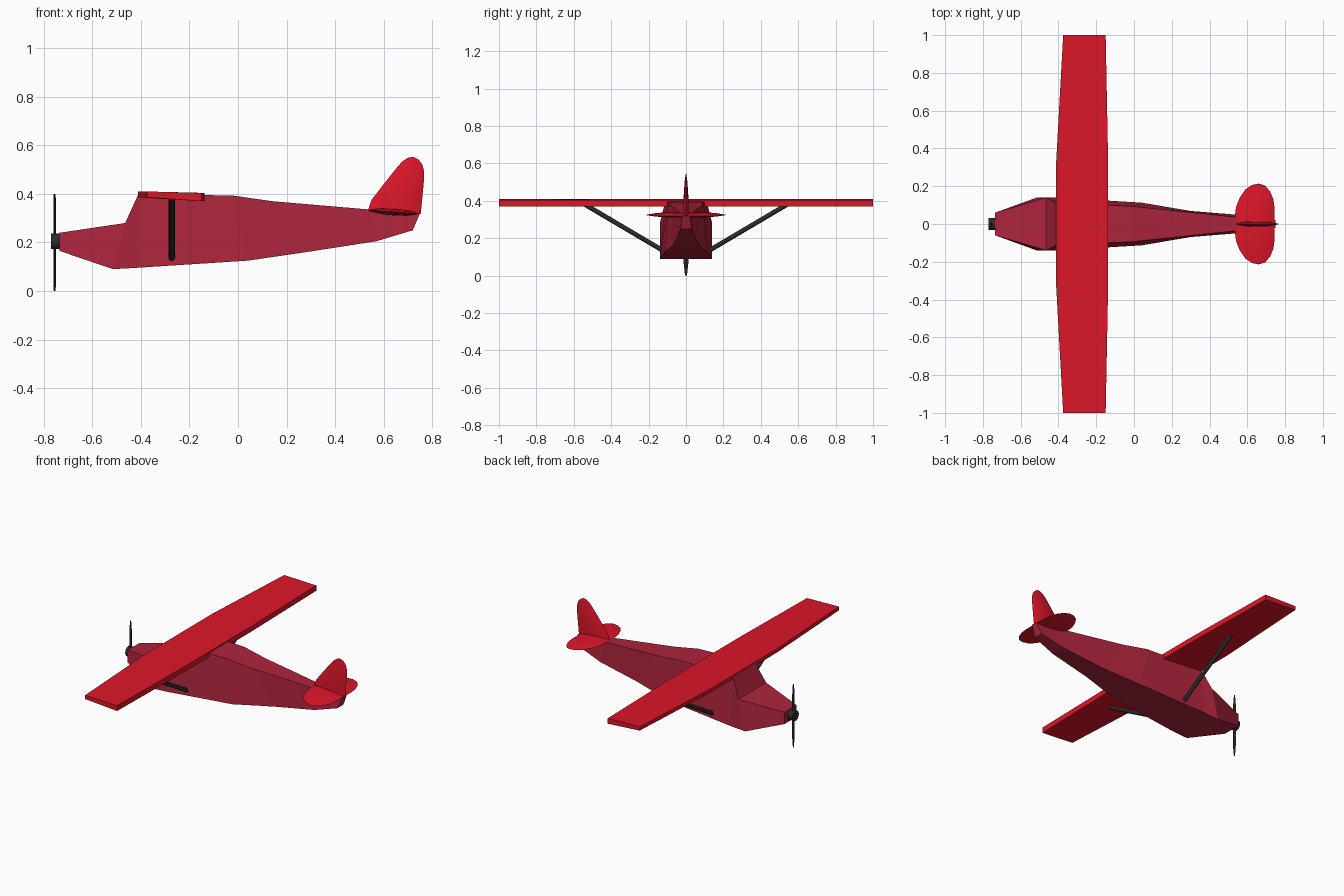
import bpy, bmesh, math
from mathutils import Vector

if "Cube" in bpy.data.objects:
    bpy.data.objects.remove(bpy.data.objects["Cube"])


def material(name, rgb):
    m = bpy.data.materials.new(name)
    m.diffuse_color = (*rgb, 1)
    m.use_nodes = True
    m.node_tree.nodes["Principled BSDF"].inputs["Base Color"].default_value = m.diffuse_color
    return m


body_red = material("body_red", (0.42, 0.018, 0.045))
wing_red = material("wing_red", (0.72, 0.008, 0.022))
dark = material("dark_grey", (0.025, 0.025, 0.025))


def loft(name, rings, mat, smooth=None):
    """Skin a closed solid through rings with equal point counts."""
    bm = bmesh.new()
    rows = [[bm.verts.new(p) for p in r] for r in rings]
    n = len(rows[0])
    for a, b in zip(rows, rows[1:]):
        for i in range(n):
            j = (i + 1) % n
            bm.faces.new((a[i], a[j], b[j], b[i]))
    bm.faces.new(rows[0][::-1])
    bm.faces.new(rows[-1])
    bmesh.ops.recalc_face_normals(bm, faces=bm.faces)
    me = bpy.data.meshes.new(name)
    bm.to_mesh(me)
    bm.free()
    ob = bpy.data.objects.new(name, me)
    bpy.context.collection.objects.link(ob)
    me.materials.append(mat)
    if smooth:
        bpy.ops.object.select_all(action='DESELECT')
        ob.select_set(True)
        bpy.context.view_layer.objects.active = ob
        bpy.ops.object.shade_smooth_by_angle(angle=math.radians(smooth))
    return ob


def tube(name, a, b, r, mat, sides=12):
    a, b = Vector(a), Vector(b)
    q = (b - a).to_track_quat('Z', 'Y')
    circle = [q @ Vector((r * math.cos(t), r * math.sin(t), 0))
              for t in (2 * math.pi * i / sides for i in range(sides))]
    return loft(name, [[c + p for p in circle] for c in (a, b)], mat, 40)


def lens(name, outline, centre, thick, place, mat):
    """Thin bulged panel: outline at the mid-plane, shrinking outwards."""
    steps = [(.15, 1), (.5, .85), (.8, .5), (1, 0), (.8, -.5), (.5, -.85), (.15, -1)]
    cu, cv = centre
    rings = [[place(cu + (u - cu) * s, cv + (v - cv) * s, h * thick)
              for u, v in outline] for s, h in steps]
    return loft(name, rings, mat, 50)


# Fuselage: top x, z, half width, then bottom x, z, half width
stations = [
    (-.735, .24, .06, -.735, .165, .06),
    (-.465, .28, .14, -.515, .09, .14),
    (-.41, .40, .11, -.41, .096, .14),
    (-.02, .393, .095, .04, .125, .113),
    (.14, .37, .078, .30, .163, .069),
    (.55, .335, .035, .57, .205, .047),
    (.75, .32, .02, .72, .25, .03),
]
loft("fuselage", [[(xt, -wt, zt), (xt, wt, zt), (xb, wb, zb), (xb, -wb, zb)]
                  for xt, zt, wt, xb, zb, wb in stations], body_red)

# Wing: straight centre with tapered outer panels
loft("wing", [[(lead, y, .386), (lead, y, .41), (trail, y, .404), (trail, y, .37)]
              for y, lead, trail in [(-1, -.375, -.15), (-.33, -.412, -.137),
                                     (.33, -.412, -.137), (1, -.375, -.15)]], wing_red)

# Wing struts
for side, label in ((1, "right"), (-1, "left")):
    tube(label + "_strut", (-.273, side * .125, .135), (-.273, side * .545, .383), .0125, dark)

# Tailplane, slightly nose-up
half = [(.535, .05), (.54, .09), (.56, .14), (.59, .183), (.625, .207), (.66, .214),
        (.695, .203), (.722, .17), (.738, .13), (.745, .08)]
tail_outline = half + [(x, -y) for x, y in reversed(half)]
lens("tailplane", tail_outline, (.645, 0), .014,
     lambda u, v, h: (u, v, .333 - (u - .535) * .07 + h), wing_red)

# Fin
fin_outline = [(.533, .325), (.55, .375), (.60, .44), (.65, .503), (.675, .532),
               (.70, .549), (.72, .553), (.742, .543), (.759, .522), (.766, .495),
               (.766, .455), (.753, .32)]
lens("fin", fin_outline, (.66, .325), .014, lambda u, v, h: (u, h, v), wing_red)

# Propeller hub and blades
tube("propeller_hub", (-.771, 0, .204), (-.73, 0, .204), .032, dark, 16)
blade = [(-.20, .005, .004), (-.13, .013, .005), (-.05, .012, .006),
         (.05, .012, .006), (.13, .013, .005), (.20, .005, .004)]
loft("propeller_blades", [[(-.755 - t, 0, .2 + z), (-.755, w, .2 + z),
                           (-.755 + t, 0, .2 + z), (-.755, -w, .2 + z)]
                          for z, w, t in blade], dark)
